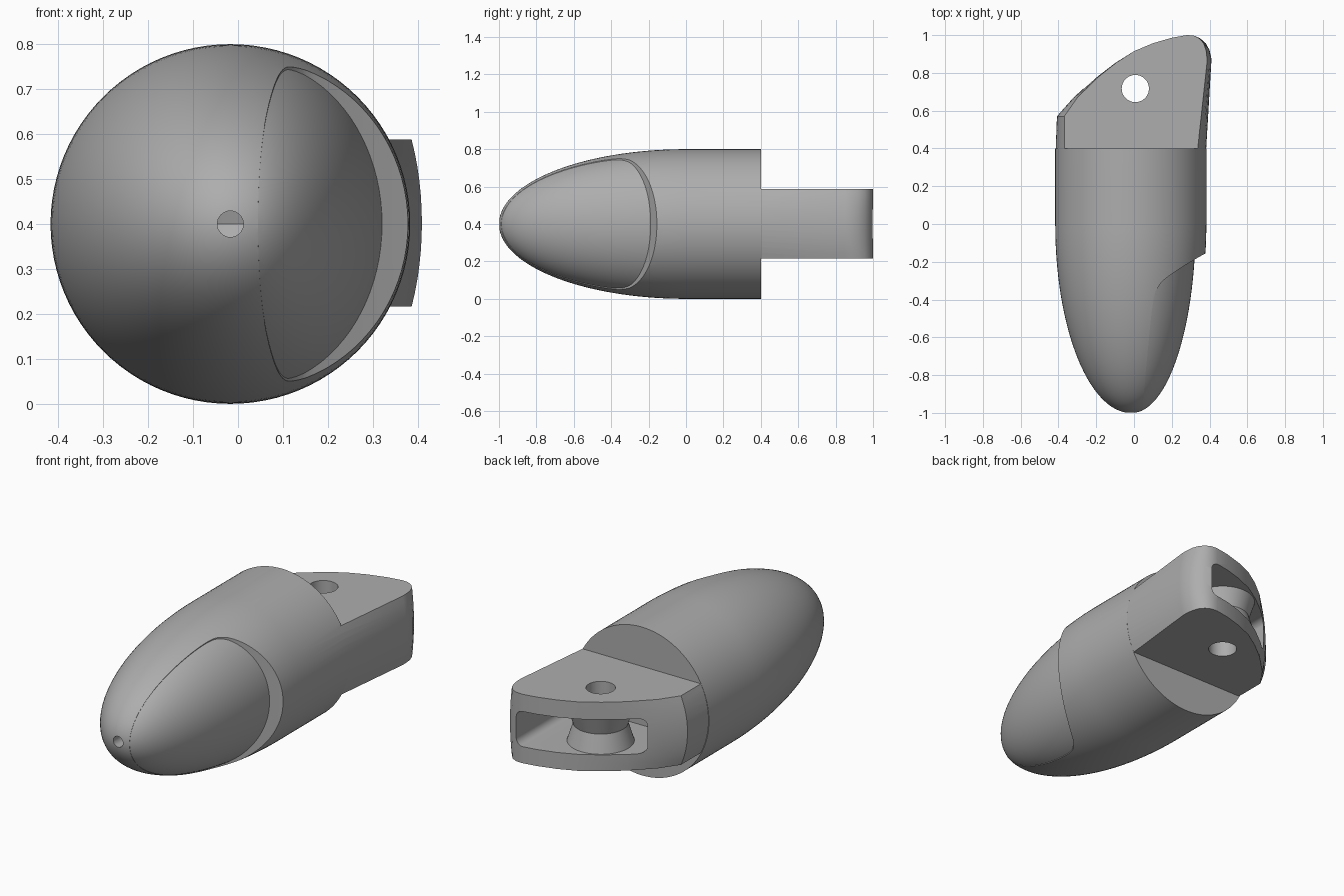
import bpy, bmesh, math
from mathutils import Vector

if "Cube" in bpy.data.objects:
    bpy.data.objects.remove(bpy.data.objects["Cube"])

CX, CZ, R = -0.017, 0.4, 0.4
grey = bpy.data.materials.new("plain grey")
grey.diffuse_color = (0.42, 0.42, 0.42, 1)
grey.use_nodes = True
grey.node_tree.nodes["Principled BSDF"].inputs["Base Color"].default_value = grey.diffuse_color


def make(name, rings, caps=True, poles=(None, None)):
    """Skin a list of closed rings, ending in flat caps or poles."""
    bm = bmesh.new()
    loops = [[bm.verts.new(p) for p in ring] for ring in rings]
    n = len(loops[0])
    for a, b in zip(loops, loops[1:]):
        for i in range(n):
            bm.faces.new((a[i], a[(i + 1) % n], b[(i + 1) % n], b[i]))
    for loop, pole in ((loops[0], poles[0]), (loops[-1], poles[1])):
        if pole is None:
            bm.faces.new(loop)
        else:
            v = bm.verts.new(pole)
            for i in range(n):
                bm.faces.new((loop[i], loop[(i + 1) % n], v))
    bmesh.ops.recalc_face_normals(bm, faces=bm.faces)
    me = bpy.data.meshes.new(name)
    bm.to_mesh(me)
    bm.free()
    me.materials.append(grey)
    ob = bpy.data.objects.new(name, me)
    bpy.context.collection.objects.link(ob)
    return ob


def boolean(target, tool, operation):
    """Apply a boolean and discard its tool."""
    m = target.modifiers.new("cut", 'BOOLEAN')
    m.object, m.operation, m.solver = tool, operation, 'EXACT'
    bpy.context.view_layer.objects.active = target
    bpy.ops.object.modifier_apply(modifier=m.name)
    bpy.data.objects.remove(tool)


def circle(r, n=96):
    return [(r * math.cos(2 * math.pi * i / n), r * math.sin(2 * math.pi * i / n)) for i in range(n)]


def bullet(name, squeeze=1.0):
    """Half ellipsoid tip on a cylinder; squeeze flattens the +x side."""
    def sx(x):
        return x if x < 0.03 else 0.03 + (x - 0.03) * squeeze
    prof = [(-math.cos(t), R * math.sin(t)) for t in
            (math.pi / 2 * i / 40 for i in range(1, 41))] + [(0.4, R)]
    rings = [[(sx(CX + a), y, CZ + b) for a, b in circle(r)] for y, r in prof]
    return make(name, rings, poles=((CX, -1, CZ), None))


def upright(name, levels, x, y):
    """Turned shape about a vertical axis from (z, radius) pairs."""
    return make(name, [[(x + a, y + b, z) for a, b in circle(r, 64)] for z, r in levels])


def smooth_path(pts, steps=6):
    """Catmull-Rom curve through 2D points."""
    p = [Vector(q) for q in pts]
    p = [2 * p[0] - p[1]] + p + [2 * p[-1] - p[-2]]
    out = []
    for i in range(1, len(p) - 2):
        a, b, c, d = p[i - 1:i + 3]
        for s in range(steps):
            t = s / steps
            out.append(0.5 * (2 * b + (c - a) * t + (2 * a - 5 * b + 4 * c - d) * t * t
                              + (3 * b - a - 3 * c + d) * t ** 3))
    return out + [p[-2]]


# rounded tip and barrel, with the stepped pad recess on the right
finger = bullet("fingertip_body")
edge = smooth_path([(0.04, -1.1), (0.045, -0.98), (0.07, -0.7), (0.1, -0.42),
                    (0.13, -0.33), (0.2, -0.265), (0.37, -0.16), (0.55, -0.07)])
outline = [(p.x, p.y) for p in edge] + [(0.55, -1.1)]
recess = make("pad_recess", [[(x, y, z) for x, y in outline] for z in (-0.1, 0.9)])
boolean(recess, bullet("pad_core", 0.84), 'DIFFERENCE')
boolean(finger, recess, 'DIFFERENCE')

# hinge block: outline (x, y, how much the sides bulge)
block = [(-0.415, 0.38, 1), (-0.408, 0.57, 0.85), (-0.32, 0.67, 0.45), (-0.2, 0.777, 0.2),
         (-0.1, 0.853, 0.1), (0, 0.915, 0), (0.1, 0.957, 0), (0.2, 0.986, 0),
         (0.28, 1.0, 0), (0.315, 0.998, 0), (0.35, 0.983, 0.1), (0.38, 0.957, 0.25),
         (0.4, 0.92, 0.4), (0.409, 0.88, 0.5), (0.409, 0.85, 0.5), (0.381, 0.38, 1)]
rings = []
for k in range(13):
    h = -0.186 + 0.372 * k / 12
    inset = R - math.sqrt(R * R - h * h)
    rings.append([(x - math.copysign(w * inset, x), y, 0.402 + h) for x, y, w in block])
boolean(finger, make("hinge_block", rings), 'UNION')

# slot with rounded corners, open at the back
x0, x1, z0, z1, c = -0.27, 0.315, 0.305, 0.495, 0.04
slot = []
for cx, cz, start in ((x1 - c, z1 - c, 0), (x0 + c, z1 - c, 90), (x0 + c, z0 + c, 180), (x1 - c, z0 + c, 270)):
    for s in range(7):
        t = math.radians(start + 15 * s)
        slot.append((cx + c * math.cos(t), cz + c * math.sin(t)))
boolean(finger, make("slot", [[(x, y, z) for x, z in slot] for y in (0.46, 1.1)]), 'DIFFERENCE')

# waisted boss in the slot, pin hole, and cord hole through the tip
PX, PY = 0.007, 0.717
boolean(finger, upright("boss", [(0.285, 0.165), (0.305, 0.165), (0.4, 0.135),
                                 (0.495, 0.165), (0.515, 0.165)], PX, PY), 'UNION')
boolean(finger, upright("pin_hole", [(0.1, 0.072), (0.7, 0.072)], PX, PY), 'DIFFERENCE')
boolean(finger, make("cord_hole", [[(CX + a, y, CZ + b) for a, b in circle(0.029, 32)]
                                   for y in (-1.1, 0.5)]), 'DIFFERENCE')

bpy.ops.object.select_all(action='DESELECT')
finger.select_set(True)
bpy.context.view_layer.objects.active = finger
bpy.ops.object.shade_smooth_by_angle(angle=math.radians(28))
